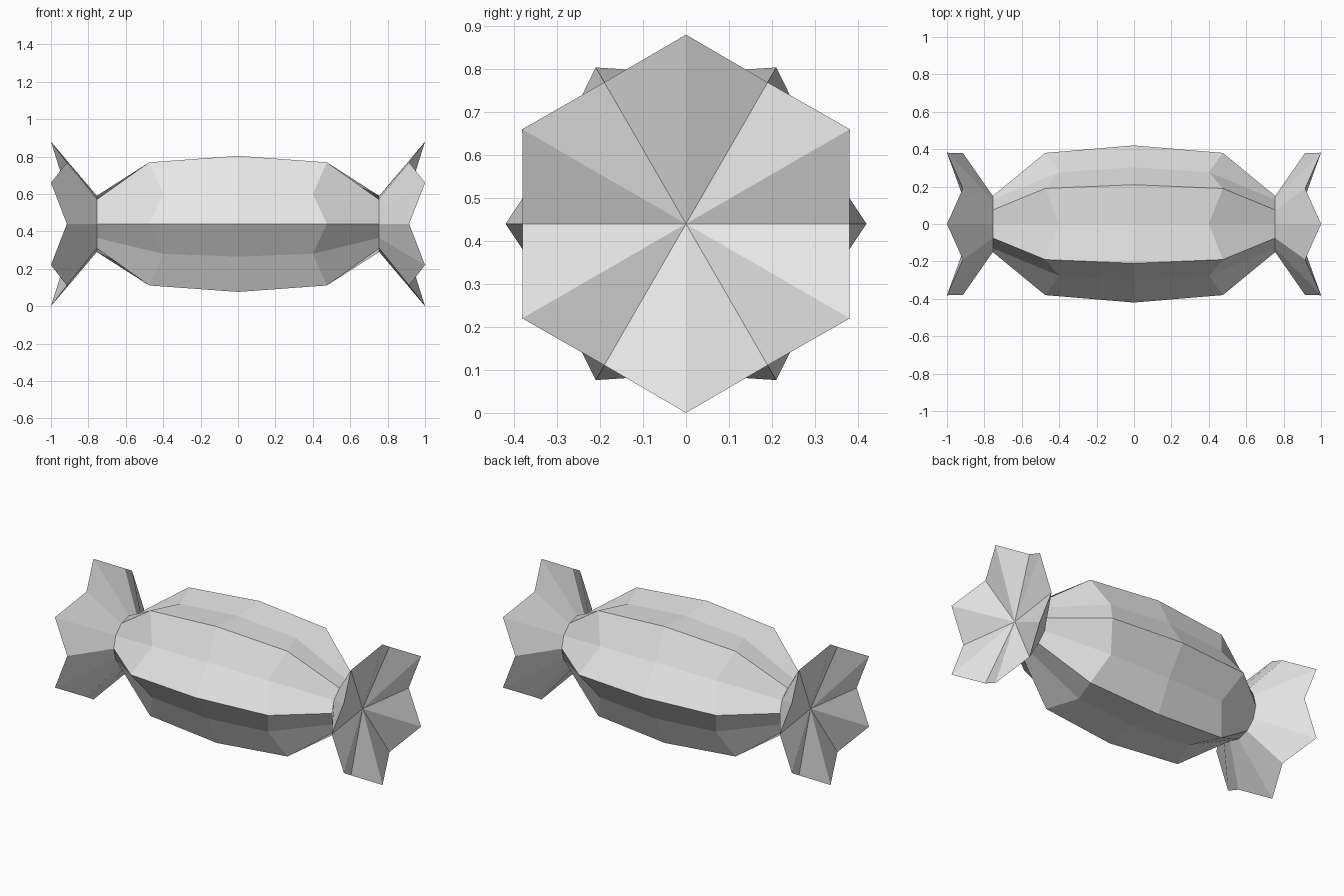
import bpy, bmesh
from math import cos, sin, pi

if "Cube" in bpy.data.objects:
    bpy.data.objects.remove(bpy.data.objects["Cube"])

CENTRE_Z = 0.44
SIDES = 12

paper = bpy.data.materials.new("light grey wrapper")
paper.use_nodes = True
grey = (0.8, 0.8, 0.8, 1)
paper.diffuse_color = grey
paper.node_tree.nodes["Principled BSDF"].inputs["Base Color"].default_value = grey


def ring(bm, even, odd):
    """Pleated ring about the x axis; even and odd corners are (x, radius)."""
    verts = []
    for i in range(SIDES):
        x, r = odd if i % 2 else even
        a = 2 * pi * i / SIDES
        verts.append(bm.verts.new((x, r * cos(a), CENTRE_Z + r * sin(a))))
    return verts


def loft(bm, rings):
    for a, b in zip(rings, rings[1:]):
        for i in range(SIDES):
            j = (i + 1) % SIDES
            bm.faces.new((a[i], a[j], b[j], b[i]))


def finish(bm, name):
    bmesh.ops.recalc_face_normals(bm, faces=bm.faces)
    mesh = bpy.data.meshes.new(name)
    bm.to_mesh(mesh)
    bm.free()
    mesh.materials.append(paper)
    bpy.context.collection.objects.link(bpy.data.objects.new(name, mesh))


# Wrapped body: ridges on even corners, shallow creases on odd corners
ridge = [(-0.755, 0.15), (-0.475, 0.38), (0, 0.42), (0.475, 0.38), (0.755, 0.15)]
crease = [(-0.755, 0.15), (-0.4, 0.32), (0, 0.35), (0.4, 0.32), (0.755, 0.15)]
bm = bmesh.new()
rings = [ring(bm, e, o) for e, o in zip(ridge, crease)]
loft(bm, rings)
bm.faces.new(rings[0])
bm.faces.new(rings[-1])
finish(bm, "wrapped_body")

# Flared twist ends: zigzag rim with a dished pleated outer face
for side, name in ((1, "left_twist"), (-1, "right_twist")):
    bm = bmesh.new()
    neck = ring(bm, (side * 0.755, 0.15), (side * 0.755, 0.15))
    rim = ring(bm, (side * 0.915, 0.38), (side, 0.44))
    loft(bm, [neck, rim])
    bm.faces.new(neck)
    apex = bm.verts.new((side * 0.862, 0, CENTRE_Z))
    for i in range(SIDES):
        bm.faces.new((rim[i], rim[(i + 1) % SIDES], apex))
    finish(bm, name)
